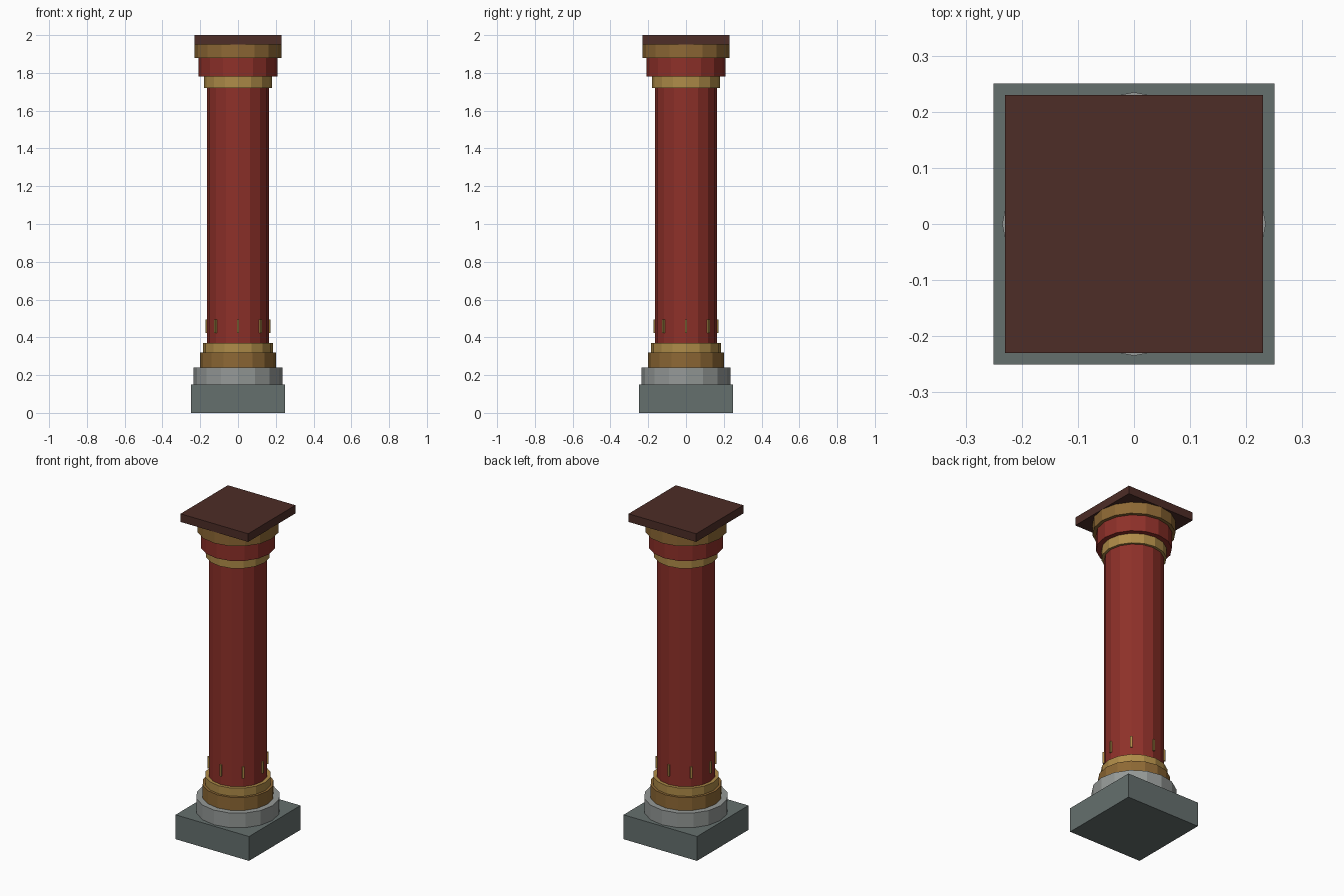
import bpy
from math import pi, cos, sin

if "Cube" in bpy.data.objects:
    bpy.data.objects.remove(bpy.data.objects["Cube"])

SIDES = 16


def material(name, rgb):
    m = bpy.data.materials.new(name)
    m.diffuse_color = (*rgb, 1)
    m.use_nodes = True
    m.node_tree.nodes["Principled BSDF"].inputs["Base Color"].default_value = m.diffuse_color
    return m


stone_dark = material("dark_stone", (0.13, 0.16, 0.155))
stone_light = material("light_stone", (0.30, 0.32, 0.31))
red = material("red_lacquer", (0.27, 0.03, 0.022))
bronze = material("bronze", (0.27, 0.14, 0.035))
gold = material("gold", (0.43, 0.26, 0.065))
wood = material("dark_wood", (0.075, 0.026, 0.02))


def finish(name, mat):
    ob = bpy.context.object
    ob.name = name
    ob.data.materials.append(mat)
    return ob


def drum(name, radius, z0, z1, mat):
    bpy.ops.mesh.primitive_cylinder_add(vertices=SIDES, radius=radius, depth=z1 - z0,
                                        location=(0, 0, (z0 + z1) / 2))
    return finish(name, mat)


def box(name, size, loc, mat, turn=0):
    bpy.ops.mesh.primitive_cube_add(size=1, location=loc, rotation=(0, 0, turn))
    ob = finish(name, mat)
    ob.scale = size
    return ob


# Stone base
box("plinth", (0.5, 0.5, 0.15), (0, 0, 0.075), stone_dark)
drum("base_disc", 0.235, 0.15, 0.24, stone_light)

# Lower metal collars
drum("lower_collar", 0.20, 0.24, 0.32, bronze)
drum("lower_ring", 0.185, 0.32, 0.37, gold)

# Shaft
drum("shaft", 0.165, 0.37, 1.72, red)

# Small upright studs around the foot of the shaft
for i in range(8):
    a = i * pi / 4
    box(f"stud_{i + 1}", (0.016, 0.012, 0.07),
        (0.165 * cos(a), 0.165 * sin(a), 0.459), gold, a)

# Capital
drum("upper_ring", 0.18, 1.72, 1.78, gold)
drum("capital", 0.21, 1.78, 1.88, red)
drum("upper_collar", 0.23, 1.88, 1.95, bronze)
box("cap_slab", (0.46, 0.46, 0.05), (0, 0, 1.975), wood)
